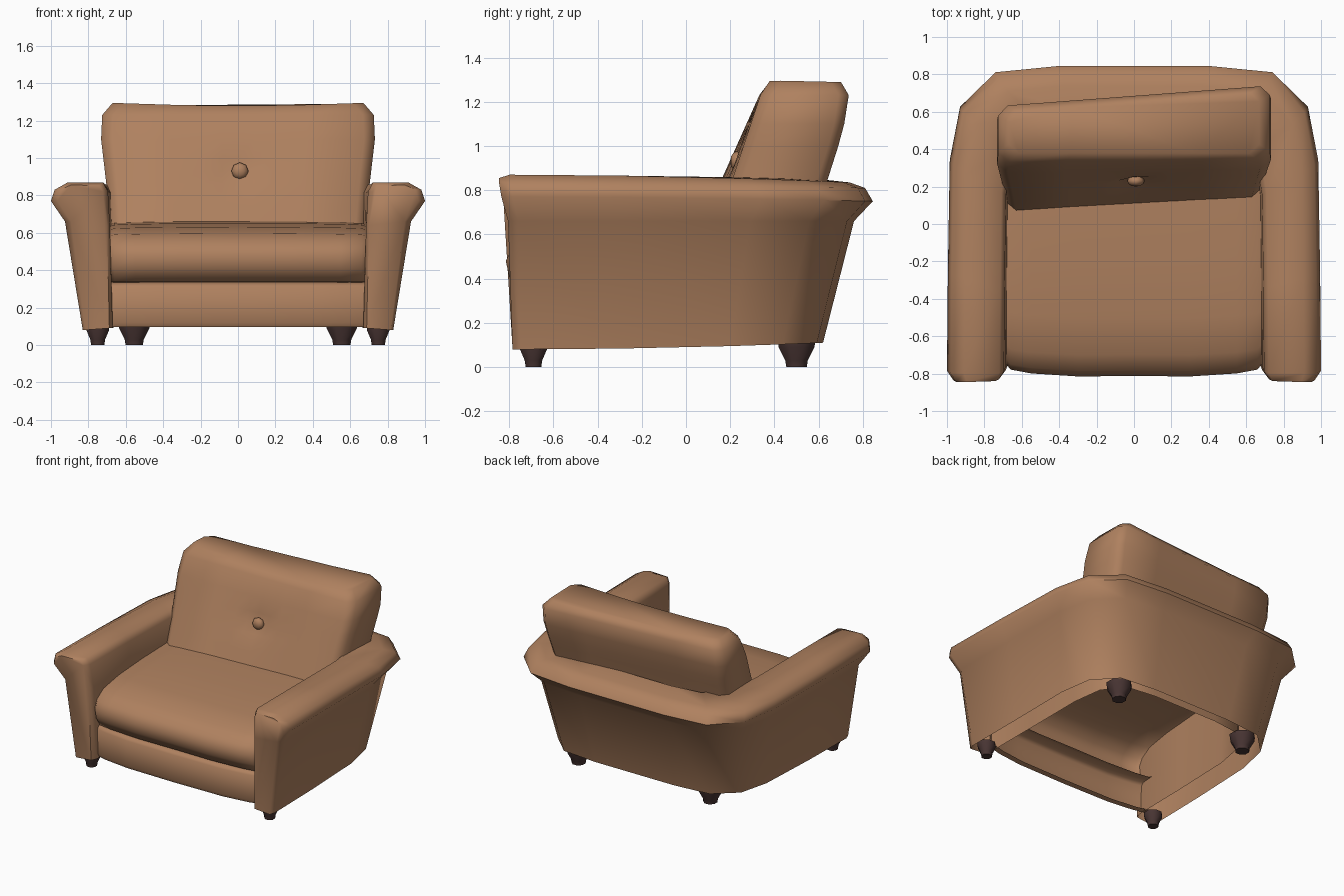
import bpy, bmesh, math
from mathutils import Vector

if "Cube" in bpy.data.objects:
    bpy.data.objects.remove(bpy.data.objects["Cube"])


def material(name, color):
    m = bpy.data.materials.new(name)
    m.diffuse_color = (*color, 1)
    m.use_nodes = True
    m.node_tree.nodes["Principled BSDF"].inputs["Base Color"].default_value = m.diffuse_color
    return m


LEATHER = material("brown_leather", (0.43, 0.22, 0.115))
WOOD = material("dark_wood", (0.065, 0.035, 0.033))


def finish(name, bm, mat, angle):
    bmesh.ops.recalc_face_normals(bm, faces=bm.faces)
    me = bpy.data.meshes.new(name)
    bm.to_mesh(me)
    bm.free()
    me.materials.append(mat)
    me.shade_smooth()
    me.set_sharp_from_angle(angle=math.radians(angle))
    ob = bpy.data.objects.new(name, me)
    bpy.context.collection.objects.link(ob)
    return ob


def loft(name, rings, mat, closed=True, caps=True, angle=66):
    """Skin a list of equal-length rings; optionally close and cap them."""
    bm = bmesh.new()
    vs = [[bm.verts.new(p) for p in r] for r in rings]
    n = len(rings[0])
    for a, b in zip(vs, vs[1:]):
        for i in range(n if closed else n - 1):
            j = (i + 1) % n
            bm.faces.new((a[i], a[j], b[j], b[i]))
    if caps:
        bm.faces.new(vs[0])
        bm.faces.new(vs[-1])
    return finish(name, bm, mat, angle)


def lerp_table(table, t):
    for (t0, v0), (t1, v1) in zip(table, table[1:]):
        if t <= t1:
            return v0 + (v1 - v0) * (t - t0) / (t1 - t0)
    return table[-1][1]


# U-shaped arm and back shell with rolled top, open underneath
# section: half width, front z, rear y, rear z, front y
SECTION = [(0.83, 0.08, 0.62, 0.11, -0.785), (0.925, 0.66, 0.76, 0.66, -0.805),
           (1.0, 0.77, 0.845, 0.75, -0.835), (0.98, 0.83, 0.81, 0.81, -0.845),
           (0.91, 0.87, 0.74, 0.835, -0.845), (0.72, 0.868, 0.60, 0.85, -0.84),
           (0.695, 0.82, 0.58, 0.81, -0.83), (0.685, 0.64, 0.56, 0.60, -0.80),
           (0.67, 0.09, 0.55, 0.11, -0.785)]
# stations along the path: width factor, depth fraction
PATH = [(1, 0), (1, 0.03), (0.995, 0.35), (0.985, 0.70), (0.93, 0.87),
        (0.74, 0.98), (0.40, 1.0)]


def shell_ring(k, side):
    u, s = PATH[k]
    ring = []
    for x, zf, yr, zr, yf in SECTION:
        z = zf + (zr - zf) * s * s
        if k == 0:                       # softened front edge
            c = 0.83 if z > 0.7 else 0.76
            x = c + (x - c) * 0.80
            z -= 0.015 if z > 0.85 else 0
        ring.append((side * x * u, yf + s * (yr - yf), z))
    return ring


rings = [shell_ring(k, -1) for k in range(len(PATH))]
rings += [shell_ring(k, 1) for k in reversed(range(len(PATH)))]
# the section stays open at the bottom; only the two arm fronts are capped
loft("arm_and_back_shell", rings, LEATHER, closed=False, caps=True)

# Front apron below the seat, slightly bowed
APRON = [(-0.68, 0.335), (-0.755, 0.33), (-0.775, 0.31), (-0.775, 0.12),
         (-0.76, 0.095), (-0.72, 0.10)]
loft("front_apron",
     [[(x, y + 0.05 * (x / 0.68) ** 4, z) for y, z in APRON]
      for x in (-0.69, -0.6, -0.4, 0, 0.4, 0.6, 0.69)],
     LEATHER, closed=False, caps=False)

# Seat cushion with a rolled front, hollow underneath
SEAT = [(-0.66, 0.335), (-0.75, 0.34), (-0.80, 0.41),
        (-0.815, 0.48), (-0.785, 0.54), (-0.70, 0.595), (-0.5, 0.63),
        (-0.2, 0.65), (0.1, 0.66), (0.50, 0.66)]
rings = []
for x, k in ((-0.695, 0.90), (-0.66, 0.955), (-0.55, 0.98), (-0.3, 1), (0, 0.997),
             (0.3, 1), (0.55, 0.98), (0.66, 0.955), (0.695, 0.90)):
    rings.append([(x, y * k if y < 0 else y, 0.48 + (z - 0.48) * (k if z > 0.48 else 1))
                  for y, z in SEAT])
loft("seat_cushion", rings, LEATHER, closed=False, caps=False)

# Leaning back cushion, slightly turned, with a button dimple
WIDTH = [(0.45, 0.66), (0.6, 0.68), (0.87, 0.705), (1.1, 0.732), (1.25, 0.725), (1.28, 0.67)]
REAR = [(0.45, 0.47), (0.85, 0.59), (1.07, 0.66), (1.23, 0.685), (1.28, 0.65)]
FRONT_U = [-1, -0.92, -0.5, -0.25, -0.12, 0, 0.12, 0.25, 0.5, 0.92, 1]
REAR_U = [1, 0.93, 0.5, 0, -0.5, -0.93, -1]


def back_ring(z):
    w = lerp_table(WIDTH, z)
    top = z > 1.26
    ring = []
    for u in FRONT_U:
        y = 0.10 + 0.39 * (z - 0.63) + 0.04 * u * (1.27 - z) / 0.64
        y += 0.05 if abs(u) == 1 else 0
        y += 0.025 if top else 0
        y += 0.035 * math.exp(-(u / 0.14) ** 2 - ((z - 0.93) / 0.06) ** 2)
        ring.append((u * w, y, z + (0.015 * u * u if top else 0)))
    for u in REAR_U:
        y = lerp_table(REAR, z) + 0.055 * u - (0.05 if abs(u) == 1 else 0)
        ring.append((u * w, y, z + (0.01 * u * u if top else 0)))
    return ring


loft("back_cushion", [back_ring(z) for z in
     (0.6, 0.75, 0.86, 0.93, 1.0, 1.1, 1.23, 1.28)], LEATHER)

# Tufting button
bm = bmesh.new()
bmesh.ops.create_uvsphere(bm, u_segments=8, v_segments=6, radius=0.046)
for v in bm.verts:
    v.co = Vector((v.co.x, v.co.z * 0.65, v.co.y)) + Vector((0.01, 0.23, 0.93))
finish("back_button", bm, LEATHER, 60)


# Tapered feet
def foot(name, x, y, profile):
    rings = [[(x + r * math.cos(a), y + r * math.sin(a), z)
              for a in (math.tau * (i + 0.5) / 8 for i in range(8))] for r, z in profile]
    loft(name, rings, WOOD, angle=50)


for side, label in ((-1, "left"), (1, "right")):
    foot("front_foot_" + label, side * 0.75, -0.69,
         [(0.038, 0), (0.043, 0.03), (0.066, 0.08), (0.066, 0.10)])
    foot("rear_foot_" + label, side * 0.555, 0.50,
         [(0.050, 0), (0.055, 0.03), (0.088, 0.09), (0.092, 0.12)])
